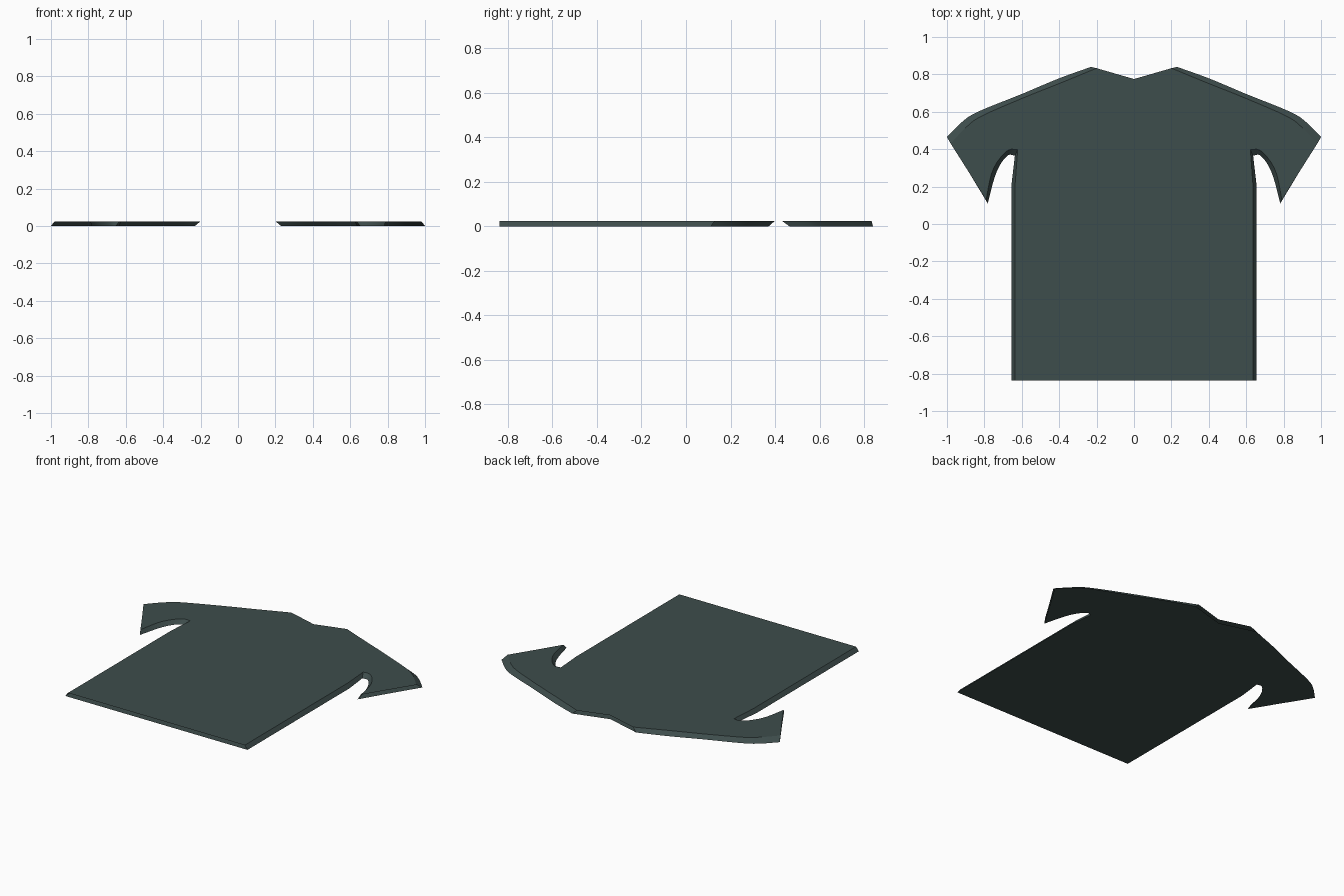
import bpy
import bmesh
import math
from mathutils import Vector

cube = bpy.data.objects.get("Cube")
if cube:
    bpy.data.objects.remove(cube, do_unlink=True)

THICK = 0.025

# One dark grey-green cloth colour
cloth = bpy.data.materials.new("dark grey green cloth")
cloth.use_nodes = True
colour = (0.048, 0.074, 0.072, 1.0)
cloth.diffuse_color = colour
bsdf = next(n for n in cloth.node_tree.nodes if n.type == 'BSDF_PRINCIPLED')
bsdf.inputs["Base Color"].default_value = colour
bsdf.inputs["Roughness"].default_value = 0.9

# Left-half edges, each point as (back sheet x, y, front sheet x, y)
shoulder = [(0.23, 0.84, 0.20, 0.833), (0.405, 0.777, 0.39, 0.755),
            (0.60, 0.695, 0.59, 0.675), (0.835, 0.60, 0.815, 0.577),
            (0.92, 0.545, 0.90, 0.515), (1.0, 0.465, 0.98, 0.43)]
cuff = [(0.885, 0.28, 0.88, 0.272)]
underarm = [(0.782, 0.11, 0.791, 0.128), (0.748, 0.24, 0.763, 0.265),
            (0.715, 0.318, 0.722, 0.345), (0.672, 0.368, 0.67, 0.396),
            (0.637, 0.365, 0.622, 0.397)]
side = [(0.655, 0.21, 0.635, 0.22), (0.655, -0.838, 0.635, -0.838)]


def smooth_path(points, steps=4):
    """Run a Catmull-Rom curve through the points."""
    p = [Vector(q) for q in points]
    p = [2 * p[0] - p[1]] + p + [2 * p[-1] - p[-2]]
    out = []
    for a, b, c, d in zip(p, p[1:], p[2:], p[3:]):
        for k in range(steps):
            t = k / steps
            out.append(0.5 * (2 * b + (c - a) * t
                              + (2 * a - 5 * b + 4 * c - d) * t * t
                              + (3 * b - a - 3 * c + d) * t ** 3))
    return out + [p[-2]]


# Closed outline: neck, half the shirt, then its mirror; True marks a sewn seam
half = []
for path, sewn in ((smooth_path(shoulder), True), (cuff, False),
                   (smooth_path(underarm) + side, True)):
    for i, q in enumerate(path):
        half.append((tuple(q), sewn and i < len(path) - 1))
mirrored = []
for i in range(len(half) - 1, -1, -1):
    bx, by, tx, ty = half[i][0]
    mirrored.append(((-bx, by, -tx, ty), i > 0 and half[i - 1][1]))
outline = [((0, 0.775, 0, 0.775), False)] + half + mirrored

# Flat shirt: two sheets joined by slanted seams, open at neck, cuffs and hem
bm = bmesh.new()
back = [bm.verts.new((q[0], q[1], 0)) for q, _ in outline]
front = [bm.verts.new((q[2], q[3], THICK)) for q, _ in outline]
sheets = [bm.faces.new(back), bm.faces.new(front[::-1])]
n = len(outline)
for i, (_, sewn) in enumerate(outline):
    j = (i + 1) % n
    if sewn:
        bm.faces.new((back[i], front[i], front[j], back[j]))
bmesh.ops.triangulate(bm, faces=sheets)
mesh = bpy.data.meshes.new("shirt")
bm.to_mesh(mesh)
bm.free()
mesh.materials.append(cloth)
shirt = bpy.data.objects.new("shirt", mesh)
bpy.context.collection.objects.link(shirt)

# Smooth along the seams, crisp where they meet the sheets
bpy.ops.object.select_all(action='DESELECT')
shirt.select_set(True)
bpy.context.view_layer.objects.active = shirt
bpy.ops.object.shade_smooth_by_angle(angle=math.radians(25))
